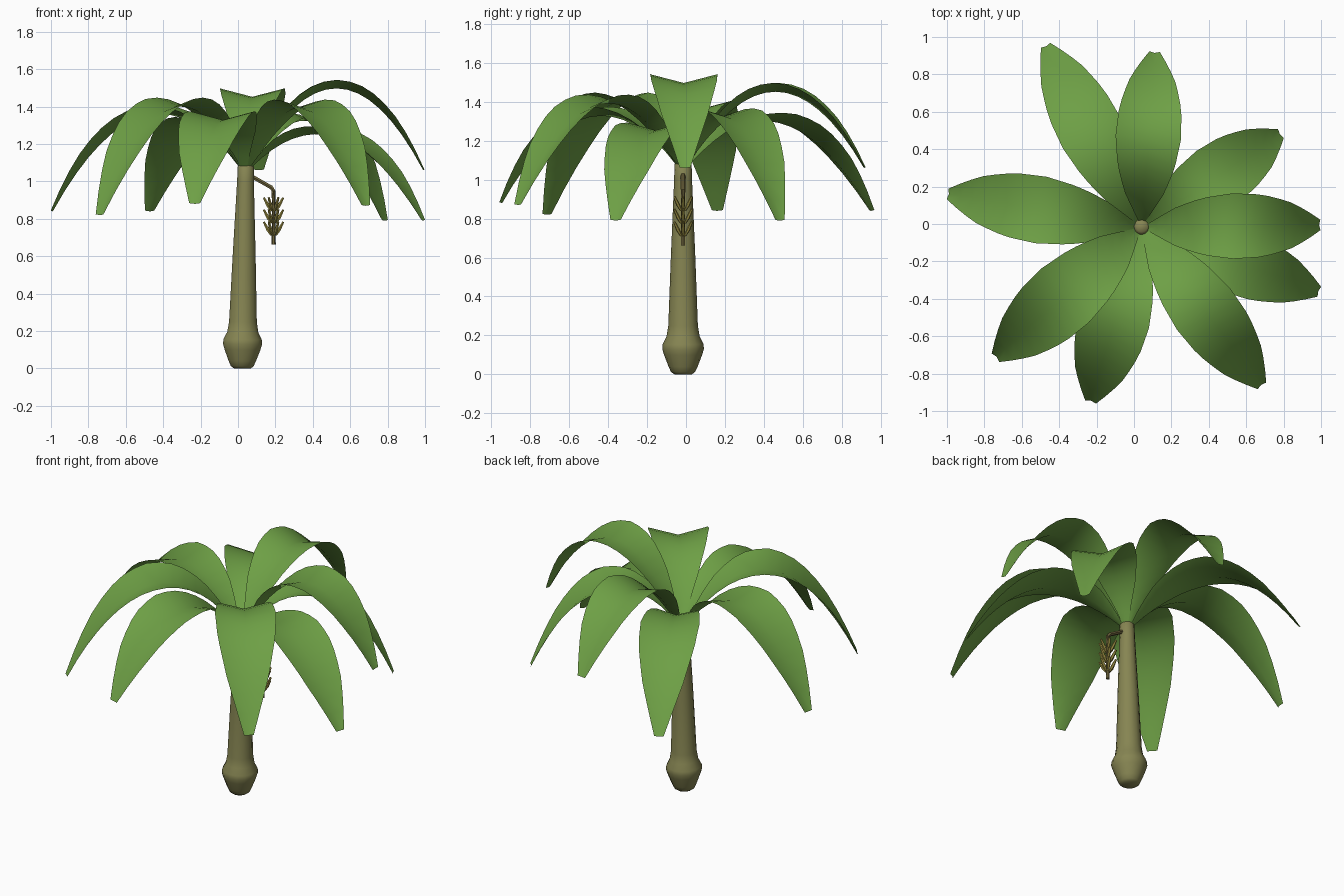
import bpy, bmesh, math
from mathutils import Vector

if "Cube" in bpy.data.objects:
    bpy.data.objects.remove(bpy.data.objects["Cube"])


def material(name, rgb):
    m = bpy.data.materials.new(name)
    m.use_nodes = True
    m.diffuse_color = (*rgb, 1)
    m.node_tree.nodes["Principled BSDF"].inputs["Base Color"].default_value = (*rgb, 1)
    return m


BARK = material("olive bark", (0.24, 0.235, 0.085))
LEAF = material("leaf green", (0.155, 0.35, 0.06))
FRUIT = material("dull yellow", (0.36, 0.30, 0.06))
STALK = material("brown stalk", (0.17, 0.14, 0.05))


def finish(name, bm, mat, angle=60, fix_normals=True):
    if fix_normals:
        bmesh.ops.recalc_face_normals(bm, faces=bm.faces)
    mesh = bpy.data.meshes.new(name)
    bm.to_mesh(mesh)
    bm.free()
    mesh.materials.append(mat)
    ob = bpy.data.objects.new(name, mesh)
    bpy.context.collection.objects.link(ob)
    bpy.ops.object.select_all(action="DESELECT")
    ob.select_set(True)
    bpy.context.view_layer.objects.active = ob
    bpy.ops.object.shade_smooth_by_angle(angle=math.radians(angle))
    return ob


def tube(bm, rings, sides):
    """Loft round cross-sections (centre, radius) along a path, capped."""
    loops = []
    for i, (c, r) in enumerate(rings):
        c = Vector(c)
        a = Vector(rings[max(i - 1, 0)][0])
        b = Vector(rings[min(i + 1, len(rings) - 1)][0])
        q = (b - a).to_track_quat("Z", "Y")
        loops.append([bm.verts.new(c + q @ Vector((r * math.cos(t), r * math.sin(t), 0)))
                      for t in (math.tau * k / sides for k in range(sides))])
    for lo, hi in zip(loops, loops[1:]):
        for k in range(sides):
            n = (k + 1) % sides
            bm.faces.new((lo[k], lo[n], hi[n], hi[k]))
    bm.faces.new(loops[0][::-1])
    bm.faces.new(loops[-1])


# Trunk: swollen foot, slender tapering stem leaning slightly to +x
profile = [(0, 0.045), (0.012, 0.062), (0.04, 0.075), (0.10, 0.098), (0.13, 0.107),
           (0.155, 0.105), (0.195, 0.085), (0.25, 0.076), (0.6, 0.063),
           (1.0, 0.046), (1.08, 0.044), (1.10, 0.028)]
bm = bmesh.new()
tube(bm, [((0.022 + 0.018 * z, -0.015, z), r) for z, r in profile], 14)
finish("trunk", bm, BARK)

# Leaves: arched, V-folded blades radiating from the crown
CROWN = Vector((0.04, -0.018, 1.065))
WIDTHS = [(0, 0.012), (0.1, 0.06), (0.2, 0.107), (0.35, 0.153), (0.5, 0.175),
          (0.65, 0.167), (0.8, 0.128), (0.9, 0.083), (0.97, 0.045), (1, 0.028)]
FOLD = 0.26


def half_width(u):
    for (a, wa), (b, wb) in zip(WIDTHS, WIDTHS[1:]):
        if u <= b:
            return wa + (wb - wa) * (u - a) / (b - a)
    return WIDTHS[-1][1]


def leaf(name, tip, arch, scale=1.0, steps=16):
    tip = Vector(tip)
    flat = Vector((tip.x - CROWN.x, tip.y - CROWN.y, 0)).normalized()
    side = Vector((-flat.y, flat.x, 0))
    start = CROWN + flat * 0.025
    bm = bmesh.new()
    rows = []
    for i in range(steps + 1):
        u = i / steps
        p = start.lerp(tip, u) + Vector((0, 0, 4 * arch * u * (1 - u)))
        tangent = (tip - start) + Vector((0, 0, 4 * arch * (1 - 2 * u)))
        up = tangent.cross(side).normalized()
        w = half_width(u) * scale
        rows.append([bm.verts.new(p + side * w * s + up * FOLD * w * abs(s))
                     for s in (-1, 0, 1)])
    for a, b in zip(rows, rows[1:]):
        for k in (0, 1):
            bm.faces.new((a[k], b[k], b[k + 1], a[k + 1]))
    finish(name, bm, LEAF, fix_normals=False)


leaf("leaf_left", (0.99, -0.005, 1.06), 0.435)
leaf("leaf_left_back", (0.78, 0.48, 0.79), 0.385)
leaf("leaf_back", (0.11, 0.915, 1.06), 0.39)
leaf("leaf_back_right", (-0.47, 0.95, 0.84), 0.34)
leaf("leaf_right", (-0.99, 0.16, 0.84), 0.40, 1.03)
leaf("leaf_right_front", (-0.735, -0.71, 0.82), 0.45, 1.1)
leaf("leaf_front", (-0.23, -0.945, 0.88), 0.35, 1.08)
leaf("leaf_front_left", (0.68, -0.86, 0.87), 0.42, 1.03)
leaf("leaf_left_front", (0.985, -0.36, 0.79), 0.31)

# Fruit stalk: slopes out of the trunk, then hangs straight down
FX, FY = 0.19, -0.015
bm = bmesh.new()
tube(bm, [((0.06, FY, 1.035), 0.012), ((FX - 0.012, FY, 0.968), 0.012),
          ((FX, FY, 0.95), 0.012), ((FX, FY, 0.72), 0.011), ((FX, FY, 0.663), 0.012)], 6)
finish("fruit_stalk", bm, STALK, 40)

# Fruit: three tiers of short fingers pointing up and out
bm = bmesh.new()
for tier in range(3):
    z = 0.712 + 0.065 * tier
    for k in range(6):
        t = math.tau * k / 6
        d = Vector((math.cos(t), math.sin(t), 0))
        base = Vector((FX, FY, z))
        tube(bm, [(base + d * 0.012, 0.006), (base + d * 0.03 + Vector((0, 0, 0.03)), 0.01),
                  (base + d * 0.052 + Vector((0, 0, 0.072)), 0.006)], 6)
finish("fruit_bunch", bm, FRUIT, 40)
